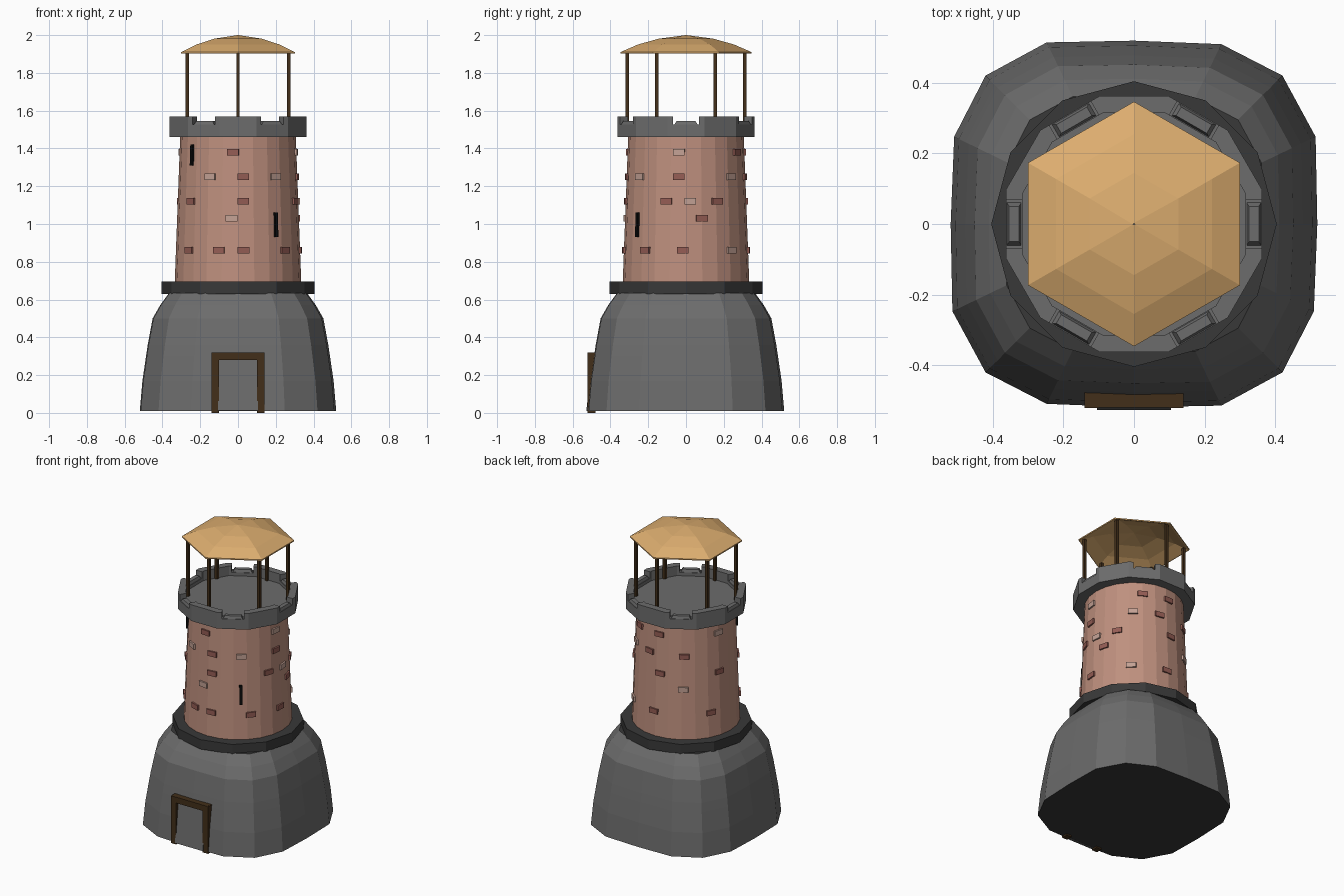
import bpy, bmesh, math
from mathutils import Matrix, Vector

if "Cube" in bpy.data.objects:
    bpy.data.objects.remove(bpy.data.objects["Cube"])


def material(name, rgb):
    m = bpy.data.materials.new(name)
    m.diffuse_color = (*rgb, 1)
    m.use_nodes = True
    m.node_tree.nodes["Principled BSDF"].inputs["Base Color"].default_value = m.diffuse_color
    return m


STONE = material("stone", (0.15, 0.15, 0.15))
DARK = material("dark_stone", (0.04, 0.04, 0.04))
BRICK = material("brick_wall", (0.52, 0.28, 0.21))
RED = material("red_brick", (0.30, 0.11, 0.09))
PALE = material("pale_brick", (0.55, 0.36, 0.30))
WOOD = material("wood", (0.055, 0.028, 0.01))
THATCH = material("roof", (0.72, 0.42, 0.16))
BLACK = material("black", (0.003, 0.003, 0.003))


def finish(name, bm, *mats):
    bmesh.ops.recalc_face_normals(bm, faces=bm.faces)
    me = bpy.data.meshes.new(name)
    bm.to_mesh(me)
    bm.free()
    for m in mats:
        me.materials.append(m)
    ob = bpy.data.objects.new(name, me)
    bpy.context.collection.objects.link(ob)
    return ob


def loft(rings, caps=True):
    """Skin a stack of equal-length point rings."""
    bm = bmesh.new()
    vr = [[bm.verts.new(p) for p in r] for r in rings]
    n = len(vr[0])
    for a, b in zip(vr, vr[1:]):
        for i in range(n):
            j = (i + 1) % n
            bm.faces.new((a[i], a[j], b[j], b[i]))
    if caps:
        bm.faces.new(vr[0][::-1])
        bm.faces.new(vr[-1])
    return bm


def ngon(r, z, n, offset=0.0):
    return [(r * math.cos(offset + math.tau * i / n),
             r * math.sin(offset + math.tau * i / n), z) for i in range(n)]


def box(name, center, size, mat, phi=0.0, tilt=0.0):
    """Box placed in a frame facing -y, then turned by phi about z."""
    bm = bmesh.new()
    bmesh.ops.create_cube(bm, size=1)
    m = (Matrix.Rotation(phi, 4, 'Z') @ Matrix.Translation(center)
         @ Matrix.Rotation(tilt, 4, 'X') @ Matrix.Diagonal((*size, 1)))
    bm.transform(m)
    return finish(name, bm, mat)


# Stone base: rounded square of 16 columns, each face a raised block
quarter = [(0.525, 0.0), (0.52, 0.25), (0.425, 0.425), (0.25, 0.515)]
outline = []
for k in range(4):
    c, s = round(math.cos(k * math.pi / 2)), round(math.sin(k * math.pi / 2))
    outline += [(x * c - y * s, x * s + y * c) for x, y in quarter]
profile = [(0.01, 0.52), (0.17, 0.506), (0.30, 0.487), (0.36, 0.478),
           (0.50, 0.452), (0.57, 0.412), (0.635, 0.365)]
base = loft([[(x * h / 0.525, y * h / 0.525, z) for x, y in outline]
             for z, h in profile])
sides = [f for f in base.faces if len(f.verts) == 4]
for f in base.faces:
    f.material_index = 1 if len(f.verts) > 4 else 0
joints = bmesh.ops.inset_individual(base, faces=sides, thickness=0.005,
                                    depth=0.007)["faces"]
for f in joints:
    f.material_index = 1
finish("stone_base", base, STONE, DARK)

# Doorway: sloping panel inside a wooden frame
lean = math.atan2(0.03, 0.28)
box("door_panel", (0, -0.503, 0.147), (0.21, 0.02, 0.275), STONE, tilt=-lean)
for side, x in (("left", -0.12), ("right", 0.12)):
    box(side + "_door_post", (x, -0.5, 0.16), (0.04, 0.044, 0.32), WOOD)
box("door_lintel", (0, -0.5, 0.301), (0.27, 0.042, 0.04), WOOD)

# Dark ledge on top of the base
finish("ledge", loft([ngon(0.405, 0.63, 12), ngon(0.405, 0.695, 12)]), DARK)

# Tapered brick tower
Z0, Z1, R0, R1 = 0.69, 1.465, 0.335, 0.306
finish("tower", loft([ngon(R0, Z0, 24), ngon(R1, Z1, 24)]), BRICK)


def tower_radius(z):
    return R0 + (R1 - R0) * (z - Z0) / (Z1 - Z0)


# Loose bricks: angle from the front, in degrees, per course
courses = {
    0.86: [-117, -52, -18, 5, 49, 87, 137, 178],
    1.03: [-148, -6, 105],
    1.12: [-175, -105, -51, 5, 71, 94, 121],
    1.25: [-147, -28, 5, 39, 83, 139, 170],
    1.38: [-177, -105, -5, 83, 150],
}
pale = {(0.86, 137), (1.03, -6), (1.03, -148), (1.12, 94), (1.25, -28),
        (1.25, 39), (1.25, 139), (1.38, 83), (1.38, -105)}
for z, angles in courses.items():
    for a in angles:
        box("wall_brick", (0, -tower_radius(z) + 0.008, z), (0.062, 0.032, 0.034),
            PALE if (z, a) in pale else RED, math.radians(a))

# Arrow slits
for a, z, h in ((-51, 1.365, 0.11), (38, 0.995, 0.13)):
    box("arrow_slit", (0, -tower_radius(z) + 0.005, z), (0.018, 0.03, h),
        BLACK, math.radians(a), -0.037)

# Platform with a low parapet
O = math.pi / 12
RO, RI, ZN, ZT = 0.376, 0.328, 1.528, 1.57
finish("platform", loft([ngon(RO, 1.46, 12, O), ngon(RO, ZN, 12, O),
                         ngon(RI, ZN, 12, O), ngon(RI, 1.505, 12, O)]), STONE)


def polar(r, a):
    return Vector((r * math.cos(a), r * math.sin(a)))


# Six merlons between six notches, each notch with a bevelled sill
AO, AI, HW = RO * math.cos(O), RI * math.cos(O), 0.068
for k in range(6):
    a, b = math.radians(60 * k), math.radians(60 * k + 60)
    ta, tb = polar(HW, a + math.pi / 2), polar(HW, b - math.pi / 2)
    poly = [polar(AO, a) + ta, polar(RO, a + O), polar(RO, b - O),
            polar(AO, b) + tb, polar(AI, b) + tb, polar(RI, b - O),
            polar(RI, a + O), polar(AI, a) + ta]
    finish("merlon", loft([[(p.x, p.y, z) for p in poly] for z in (ZN, ZT)]),
           STONE)
    mid, u, v = (AO + AI) / 2, polar(1, a), polar(1, a + math.pi / 2)
    rings = []
    for z, w, d in ((ZN - 0.003, 0.062, 0.021), (1.546, 0.05, 0.014)):
        pts = [u * (mid + d * i) + v * w * j
               for i, j in ((1, -1), (1, 1), (-1, 1), (-1, -1))]
        rings.append([(p.x, p.y, z) for p in pts])
    finish("notch_sill", loft(rings), STONE)

# Canopy posts
for k in range(6):
    p = polar(0.31, math.radians(30 + 60 * k))
    box("canopy_post", (p.x, p.y, 1.705), (0.018, 0.018, 0.41), WOOD)

# Thin six-sided canopy roof
H = math.pi / 6
outer = [(0.347, 1.902), (0.347, 1.91), (0.255, 1.95), (0.145, 1.981), (0.003, 2.0)]
inner = [(0.003, 1.988), (0.145, 1.969), (0.255, 1.938), (0.338, 1.902)]
roof = loft([ngon(r, z, 6, H) for r, z in inner[::-1]], False)
me = bpy.data.meshes.new("tmp")
roof.to_mesh(me)
roof.free()
roof = loft([ngon(r, z, 6, H) for r, z in [inner[-1]] + outer], False)
roof.from_mesh(me)
bpy.data.meshes.remove(me)
bmesh.ops.remove_doubles(roof, verts=roof.verts, dist=0.004)
finish("canopy_roof", roof, THATCH)
